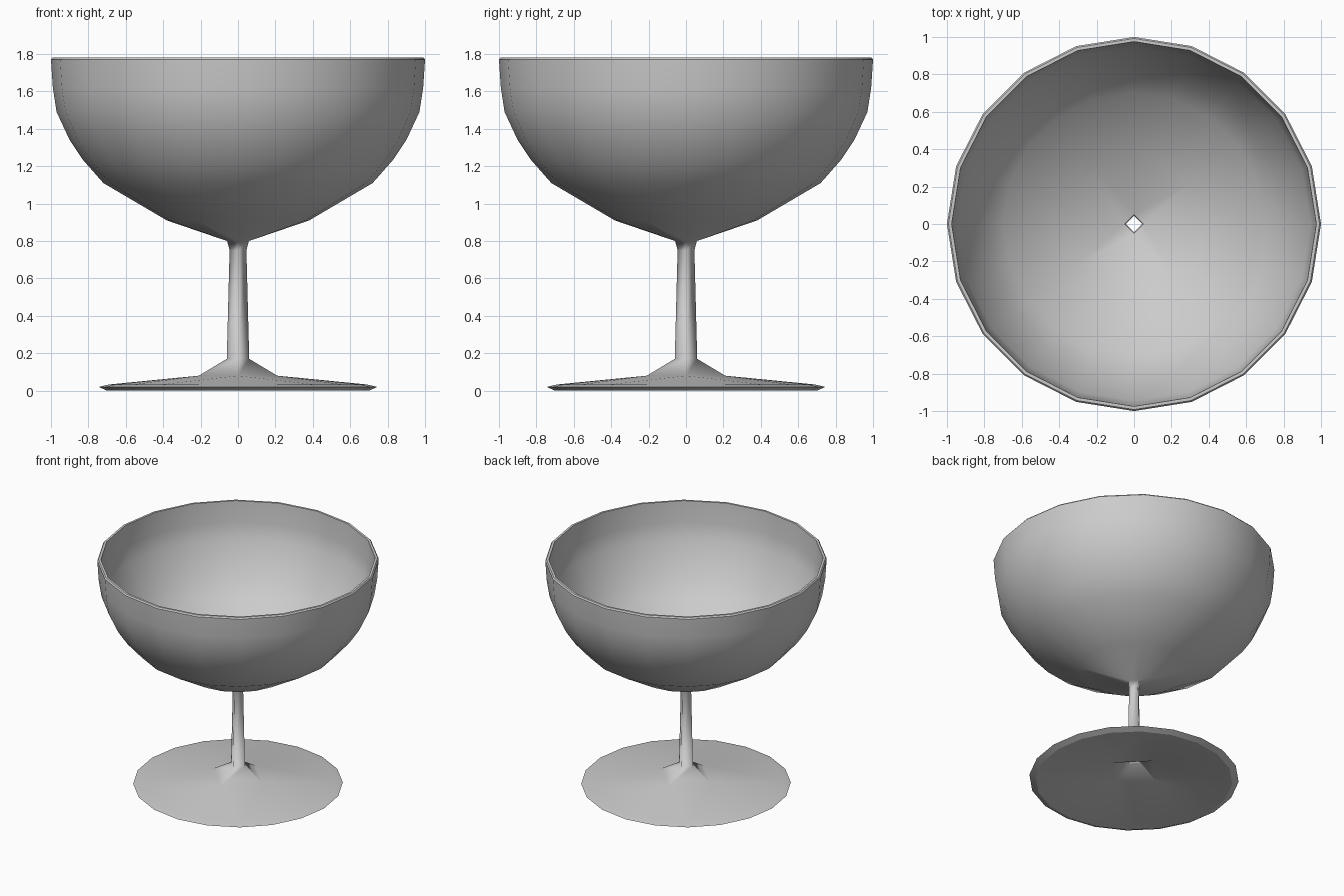
import bpy, bmesh, math

cube = bpy.data.objects.get("Cube")
if cube:
    bpy.data.objects.remove(cube, do_unlink=True)

SIDES = 20

grey = bpy.data.materials.new("pale grey")
grey.use_nodes = True
colour = (0.6, 0.6, 0.6, 1)
grey.diffuse_color = colour
grey.node_tree.nodes["Principled BSDF"].inputs["Base Color"].default_value = colour


def lathe(name, profile):
    """Turn (radius, height, sides) rings; rings with 4 sides collapse to a diamond."""
    bm = bmesh.new()
    rings = []
    for r, z, sides in profile:
        step = math.tau / sides
        ring = []
        for k in range(SIDES):
            a = round(k * math.tau / SIDES / step) * step
            ring.append(bm.verts.new((r * math.cos(a), r * math.sin(a), z)))
        rings.append(ring)
    for low, high in zip(rings, rings[1:]):
        for k in range(SIDES):
            n = (k + 1) % SIDES
            bm.faces.new((low[k], low[n], high[n], high[k]))
    bmesh.ops.remove_doubles(bm, verts=bm.verts, dist=0.0005)
    for f in bm.faces:
        f.smooth = True
    # crisp lines round the lip and the outer foot edge
    for e in bm.edges:
        z0, z1 = (v.co.z for v in e.verts)
        if abs(z0 - z1) < 0.001 and (z0 > 1.7 or z0 < 0.025):
            e.smooth = False
    mesh = bpy.data.meshes.new(name)
    bm.to_mesh(mesh)
    bm.free()
    mesh.materials.append(grey)
    obj = bpy.data.objects.new(name, mesh)
    bpy.context.collection.objects.link(obj)
    return obj


# One continuous shell: hollow underside, foot, stem, bowl, lip, bowl inside
lathe("goblet", [
    # underside of the foot
    (0.055, 0.165, 4), (0.2, 0.072, 4), (0.7, 0.0, SIDES),
    # foot
    (0.745, 0.02, SIDES), (0.69, 0.033, SIDES), (0.21, 0.08, 4),
    # stem
    (0.06, 0.17, 4), (0.045, 0.75, 4), (0.058, 0.8, 4),
    # bowl outside
    (0.38, 0.91, SIDES), (0.72, 1.11, SIDES), (0.83, 1.235, SIDES),
    (0.9, 1.34, SIDES), (0.97, 1.49, SIDES), (0.99, 1.62, SIDES),
    # lip
    (1.0, 1.77, SIDES), (0.992, 1.78, SIDES), (0.975, 1.78, SIDES),
    # bowl inside
    (0.965, 1.62, SIDES), (0.945, 1.5, SIDES), (0.805, 1.25, SIDES),
    (0.7, 1.13, SIDES), (0.37, 0.925, SIDES), (0.05, 0.805, 4),
])
